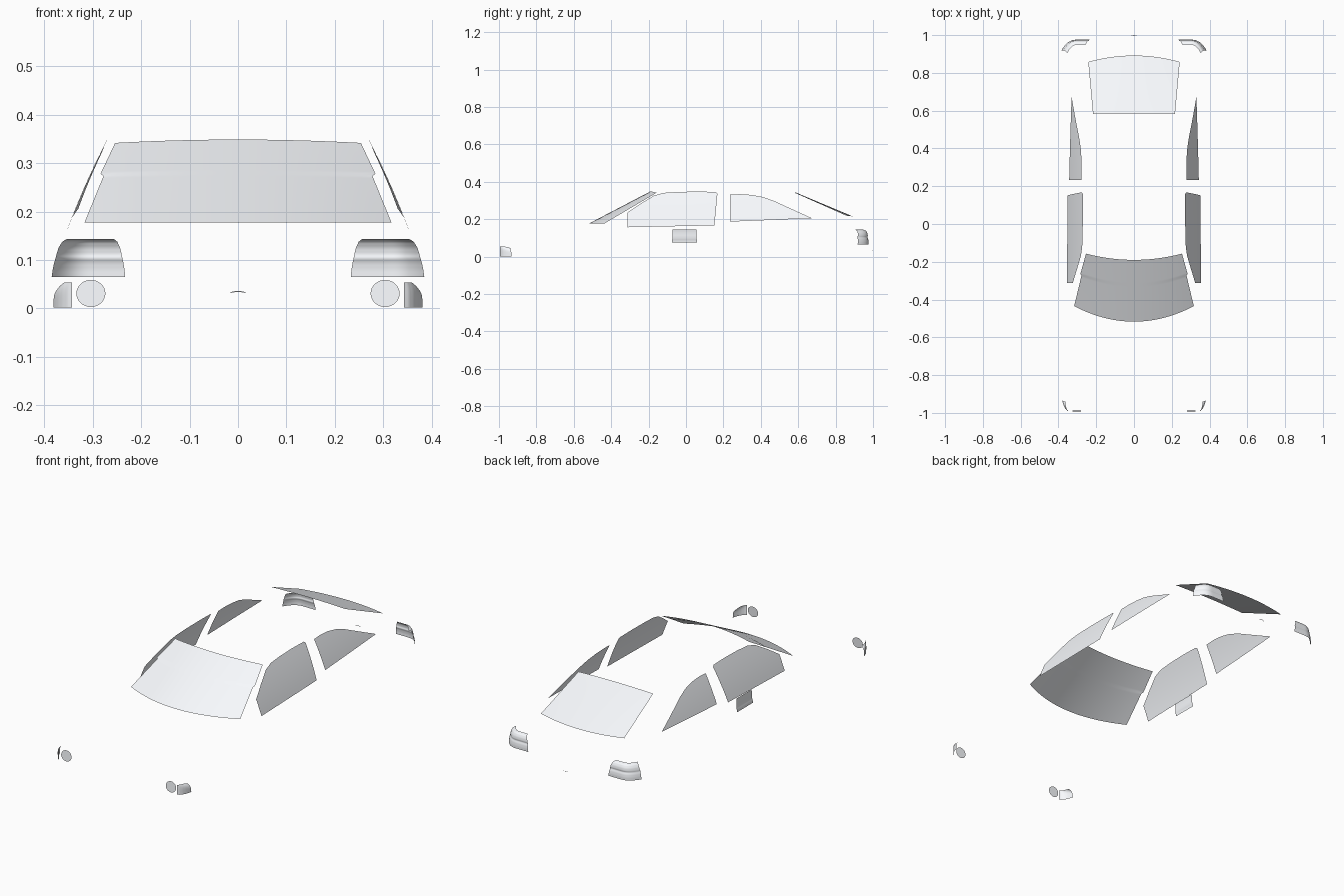
import bpy, bmesh
from math import sin, cos, pi
from mathutils import Vector

if "Cube" in bpy.data.objects:
    bpy.data.objects.remove(bpy.data.objects["Cube"])

glass = bpy.data.materials.new("pale_glass")
glass.diffuse_color = (.95, .97, 1, 1)
glass.use_nodes = True
glass.node_tree.nodes["Principled BSDF"].inputs["Base Color"].default_value = glass.diffuse_color


def surface(name, f, nu, nv, mirror=False):
    """Grid surface from f(u, v), optionally mirrored across x."""
    bm = bmesh.new()
    g = [[bm.verts.new(f(i / nu, j / nv)) for j in range(nv + 1)] for i in range(nu + 1)]
    for i in range(nu):
        for j in range(nv):
            bm.faces.new((g[i][j], g[i + 1][j], g[i + 1][j + 1], g[i][j + 1]))
    bmesh.ops.remove_doubles(bm, verts=bm.verts, dist=1e-5)
    return finish(name, bm, mirror)


def finish(name, bm, mirror):
    me = bpy.data.meshes.new(name)
    bm.to_mesh(me)
    bm.free()
    me.materials.append(glass)
    ob = bpy.data.objects.new(name, me)
    bpy.context.collection.objects.link(ob)
    for p in me.polygons:
        p.use_smooth = True
    if mirror:
        ob.modifiers.new("mirror", 'MIRROR').use_mirror_merge = False
    return ob


def along(pts, t):
    """Point at parameter t (even steps) on a polyline."""
    s = t * (len(pts) - 1)
    i = min(int(s), len(pts) - 2)
    return Vector(pts[i]).lerp(Vector(pts[i + 1]), s - i)


# windshield: bowed forward, stepped side edge
def windshield(u, v):
    s = 2 * u - 1
    half = .317 - .067 * v + (.008 if v > .61 else 0) - (.004 * max(0, v - .61) / .39)
    bow = 1 - s * s
    return (s * half, -.435 + .278 * v - bow * (.082 - .049 * v),
            .178 + .164 * v + bow * .007 * v)


surface("windshield", windshield, 24, 36)


# rear window
def rear_window(u, v):
    s = 2 * u - 1
    bow = 1 - s * s
    return (s * (.217 + .025 * v), .582 + .276 * v + bow * .034 * v,
            .341 - .122 * v + bow * (.004 - .008 * v))


surface("rear_window", rear_window, 24, 10)


# side windows: outlines in (y, z) laid on the leaning body side
def side_window(name, bottom, top, nu):
    def f(u, v):
        y, z = along(bottom, u).lerp(along(top, u), v)
        d = z - .157
        return (.355 - .36 * d - .43 * d * d - .014 * max(0, y) ** 2, y, z)
    surface(name, f, nu, 8, True)


side_window("front_side_window", [(-.312, .157), (.152, .167)],
            [(-.312, .236), (-.24, .285), (-.17, .327), (-.12, .341), (-.04, .346),
             (.06, .348), (.158, .346), (.168, .338)], 28)
side_window("rear_side_window", [(.234, .187), (.67, .205)],
            [(.234, .332), (.29, .334), (.35, .33), (.41, .319), (.47, .298),
             (.56, .257), (.67, .207)], 24)

# headlights: round flat lenses, tipped back a touch
bm = bmesh.new()
ring = [(cos(a * pi / 16), sin(a * pi / 16)) for a in range(32)]
bm.faces.new([bm.verts.new((.304 + .03 * c, -.99 + .002 * s, .031 + .028 * s)) for c, s in ring])
finish("headlight", bm, True)


# front indicators wrapping round the corner
def indicator(u, v):
    p = along([(.343, -.995), (.353, -.989), (.363, -.977), (.371, -.962),
               (.377, -.946), (.381, -.932)], u)
    z = .002 + v * (.052 - .008 * u ** 4)
    pull = .018 * v ** 5 * u
    return (p.x - pull, p.y - .008 * u * v ** 2, z)


surface("indicator", indicator, 15, 12, True)


# tail lights: ribbed section swept round the rear corner
TAIL = [(.976, .065, .0), (.976, .080, .002), (.974, .094, .005), (.970, .104, .008),
        (.972, .112, .01), (.970, .125, .014), (.963, .138, .022), (.948, .144, .032)]


def tail_light(u, v):
    y, z, inset = along(TAIL, v)
    x = (.233 + inset * .75) * (1 - u) + (.385 - inset) * u
    wrap = .058 * max(0, (u - .45) / .55) ** 2.5
    return (x, y - wrap * (1 - inset * 8), z)


surface("tail_light", tail_light, 18, 21, True)


# small lamp panel low on the left side
def panel(u, v):
    w = .067 - .004 * v
    x, z = along([(-.337, .075), (-.336, .086), (-.333, .098), (-.333, .13), (-.331, .144)], v)
    return (x, -.008 + (2 * u - 1) * w, z)


surface("side_panel", panel, 6, 8)

# thin trim strip at the tail
surface("rear_trim", lambda u, v: ((2 * u - 1) * .015, .999 - .003 * (2 * u - 1) ** 2 + .001 * v,
                                   .034 - .002 * (2 * u - 1) ** 2 + .002 * v), 8, 1)
